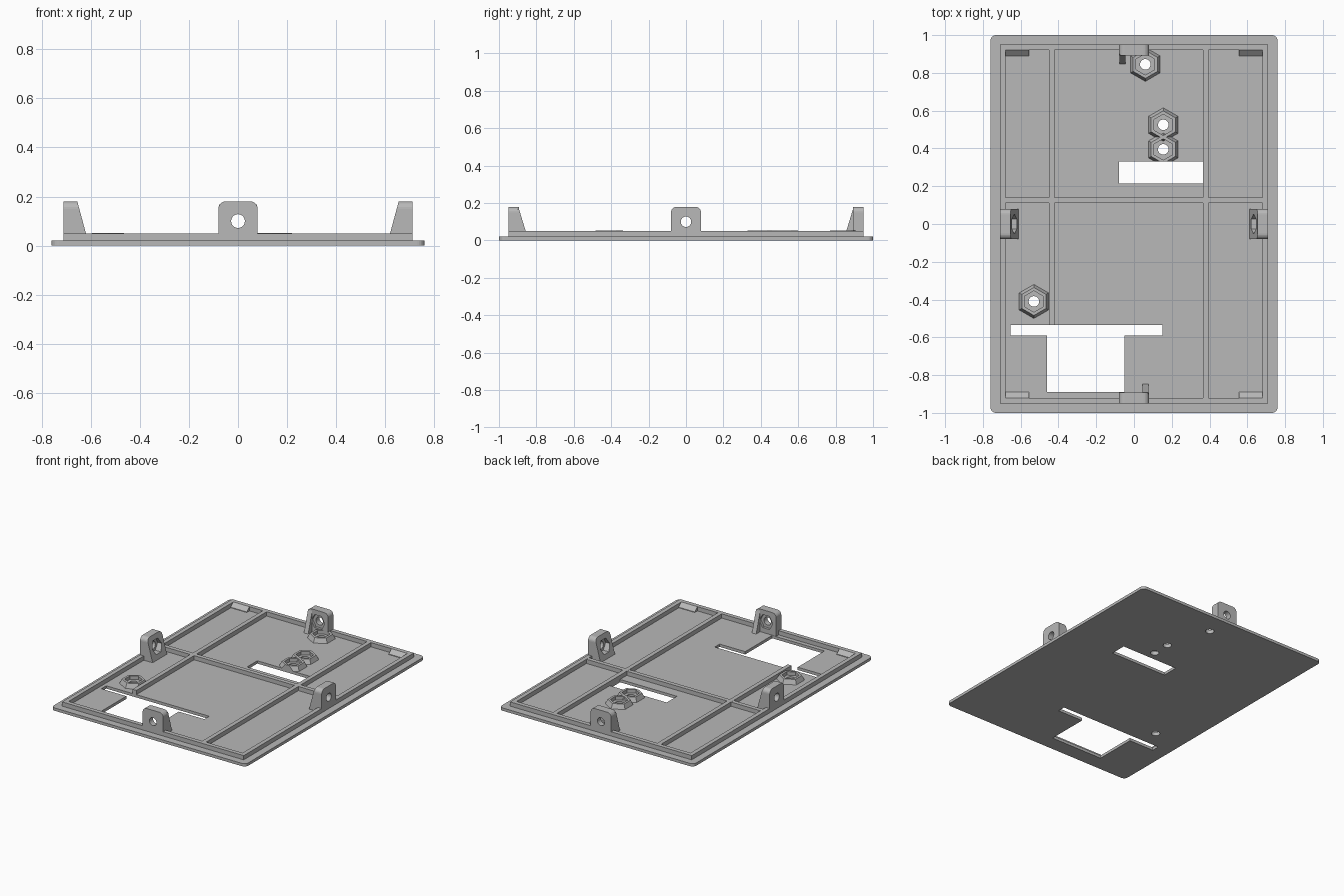
import bpy, bmesh, math
from mathutils import Matrix

if "Cube" in bpy.data.objects:
    bpy.data.objects.remove(bpy.data.objects["Cube"])

grey = bpy.data.materials.new("plain grey")
grey.diffuse_color = (0.48, 0.48, 0.48, 1)
grey.use_nodes = True
grey.node_tree.nodes["Principled BSDF"].inputs["Base Color"].default_value = grey.diffuse_color


def loft(name, low, high, a, b, axis="z"):
    """Solid between outline 'low' at a and outline 'high' at b along an axis."""
    place = {"x": lambda p, h: (h, p[0], p[1]),
             "y": lambda p, h: (p[0], h, p[1]),
             "z": lambda p, h: (p[0], p[1], h)}[axis]
    bm = bmesh.new()
    v0 = [bm.verts.new(place(p, a)) for p in low]
    v1 = [bm.verts.new(place(p, b)) for p in high]
    n = len(v0)
    bm.faces.new(v0)
    bm.faces.new(v1)
    for i in range(n):
        j = (i + 1) % n
        bm.faces.new((v0[i], v0[j], v1[j], v1[i]))
    bmesh.ops.recalc_face_normals(bm, faces=bm.faces)
    me = bpy.data.meshes.new(name)
    bm.to_mesh(me)
    bm.free()
    me.materials.append(grey)
    ob = bpy.data.objects.new(name, me)
    bpy.context.collection.objects.link(ob)
    return ob


def prism(name, pts, a, b, axis="z"):
    return loft(name, pts, pts, a, b, axis)


def rect(x0, x1, y0, y1):
    return [(x0, y0), (x1, y0), (x1, y1), (x0, y1)]


def ngon(cx, cy, r, n, turn=0.0):
    return [(cx + r * math.cos(turn + math.tau * i / n),
             cy + r * math.sin(turn + math.tau * i / n)) for i in range(n)]


def arc(cx, cy, r, start, steps=6):
    return [(cx + r * math.cos(start + math.pi / 2 * i / steps),
             cy + r * math.sin(start + math.pi / 2 * i / steps)) for i in range(steps + 1)]


def cut(ob, *cutters):
    """Subtract each cutter, keep the result as plain mesh, drop the cutters."""
    for c in cutters:
        c.hide_render = True
        m = ob.modifiers.new("cut", "BOOLEAN")
        m.operation = "DIFFERENCE"
        m.solver = "EXACT"
        m.object = c
    bpy.context.view_layer.update()
    ev = ob.evaluated_get(bpy.context.evaluated_depsgraph_get())
    me = bpy.data.meshes.new_from_object(ev)
    ob.modifiers.clear()
    ob.data = me
    for c in cutters:
        bpy.data.objects.remove(c)
    return ob


def turned(ob, name, angle):
    o = ob.copy()
    o.data = ob.data.copy()
    o.data.transform(Matrix.Rotation(angle, 4, "Z"))
    o.name = name
    bpy.context.collection.objects.link(o)
    return o


BOSSES = [(0.06, 0.845), (0.155, 0.525), (0.155, 0.395), (-0.53, -0.41)]
WINDOW = rect(-0.08, 0.365, 0.215, 0.33)
FLOOR, RIM = 0.02, 0.05

# base plate with rounded corners, window, T-shaped opening and screw holes
outline = []
for i, (sx, sy) in enumerate([(1, 1), (-1, 1), (-1, -1), (1, -1)]):
    outline += arc(sx * 0.73, sy * 0.97, 0.03, i * math.pi / 2)
t_shape = [(-0.655, -0.59), (-0.46, -0.59), (-0.46, -0.89), (-0.05, -0.89),
           (-0.05, -0.59), (0.15, -0.59), (0.15, -0.535), (-0.655, -0.535)]
plate = prism("base_plate", outline, 0, FLOOR)
cut(plate, prism("window_cut", WINDOW, -0.1, 0.1), prism("t_cut", t_shape, -0.1, 0.1),
    *[prism("hole_cut", ngon(x, y, 0.028, 24), -0.1, 0.1) for x, y in BOSSES])

# raised rim and ribs
rim = prism("rim", rect(-0.71, 0.71, -0.95, 0.95), FLOOR, RIM)
cut(rim, prism("rim_cut", rect(-0.68, 0.68, -0.92, 0.92), -0.1, 0.2))
prism("left_rib", rect(-0.45, -0.42, -0.535, 0.92), FLOOR, RIM)
prism("right_rib", rect(0.365, 0.395, -0.92, 0.92), FLOOR, RIM)
prism("cross_rib", rect(-0.68, 0.68, 0.11, 0.14), FLOOR, RIM - 0.0005)

# hexagonal nut bosses
for k, (x, y) in enumerate(BOSSES):
    t = math.pi / 6
    boss = loft("nut_boss_%d" % (k + 1), ngon(x, y, 0.09, 6, t), ngon(x, y, 0.074, 6, t),
                FLOOR, RIM + 0.002)
    cutters = [prism("nut_cut", ngon(x, y, 0.056, 6, t), 0.027, 0.1),
               prism("hole_cut", ngon(x, y, 0.028, 24), -0.1, 0.1)]
    if k == 2:
        cutters.append(prism("window_cut", WINDOW, -0.1, 0.1))
    cut(boss, *cutters)

# corner wedges inside the rim
for sx in (-1, 1):
    for sy in (-1, 1):
        prism("corner_wedge", [(sy * 0.92, FLOOR), (sy * 0.89, FLOOR), (sy * 0.89, 0.024),
                               (sy * 0.92, RIM)],
              *sorted((sx * 0.555, sx * 0.68)), axis="x")

# lug outline: upright plate with rounded top corners
lug = ([(-0.08, FLOOR), (0.08, FLOOR)] + arc(0.05, 0.15, 0.03, 0)
       + arc(-0.05, 0.15, 0.03, math.pi / 2))

# side lugs with sloped inner face and nut pocket
left = prism("left_lug", lug, -0.71, -0.60, "x")
cut(left,
    prism("slope_cut", [(-0.655, 0.181), (-0.645, 0.3), (-0.5, 0.3), (-0.5, 0.0), (-0.606, 0.0)],
          -0.2, 0.2, "y"),
    prism("hole_cut", ngon(0, 0.1, 0.028, 24), -0.8, -0.5, "x"),
    prism("nut_cut", ngon(0, 0.1, 0.053, 6), -0.665, -0.5, "x"))
turned(left, "right_lug", math.pi)

# end lugs with one gusset each
front = prism("front_lug", lug, -0.95, -0.893, "y")
cut(front, prism("hole_cut", ngon(0, 0.1, 0.028, 24), -1.1, -0.8, "y"),
    prism("nut_cut", ngon(0, 0.1, 0.053, 6), -0.91, -0.8, "y"))
gusset = prism("front_gusset", [(-0.90, FLOOR), (-0.847, FLOOR), (-0.857, RIM),
                                (-0.893, 0.168), (-0.90, 0.168)], 0.045, 0.078, "x")
turned(front, "back_lug", math.pi)
turned(gusset, "back_gusset", math.pi)
